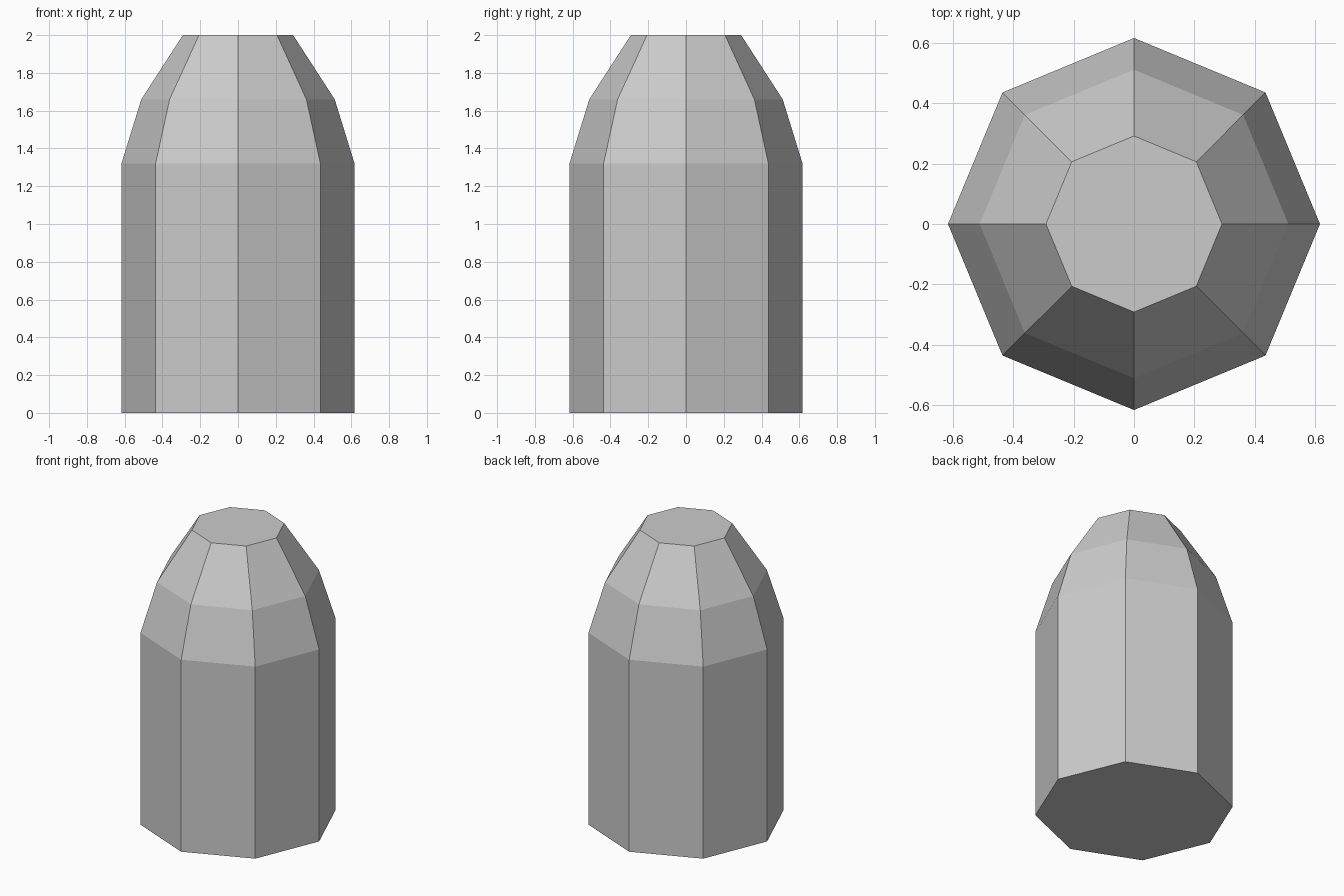
import bpy
import bmesh
from math import cos, sin, tau

if "Cube" in bpy.data.objects:
    bpy.data.objects.remove(bpy.data.objects["Cube"])

SIDES = 8
PROFILE = [(0.617, 0.0), (0.617, 1.32), (0.512, 1.66), (0.292, 2.0)]  # radius, height

# Octagonal body with tapered shoulder, capped at both ends
bm = bmesh.new()
rings = [[bm.verts.new((r * cos(tau * i / SIDES), r * sin(tau * i / SIDES), z))
          for i in range(SIDES)] for r, z in PROFILE]
for low, high in zip(rings, rings[1:]):
    for i in range(SIDES):
        j = (i + 1) % SIDES
        bm.faces.new((low[i], low[j], high[j], high[i]))
bm.faces.new(rings[0][::-1])
bm.faces.new(rings[-1])

mesh = bpy.data.meshes.new("tapered_body")
bm.to_mesh(mesh)
bm.free()
bpy.context.collection.objects.link(bpy.data.objects.new("tapered_body", mesh))
